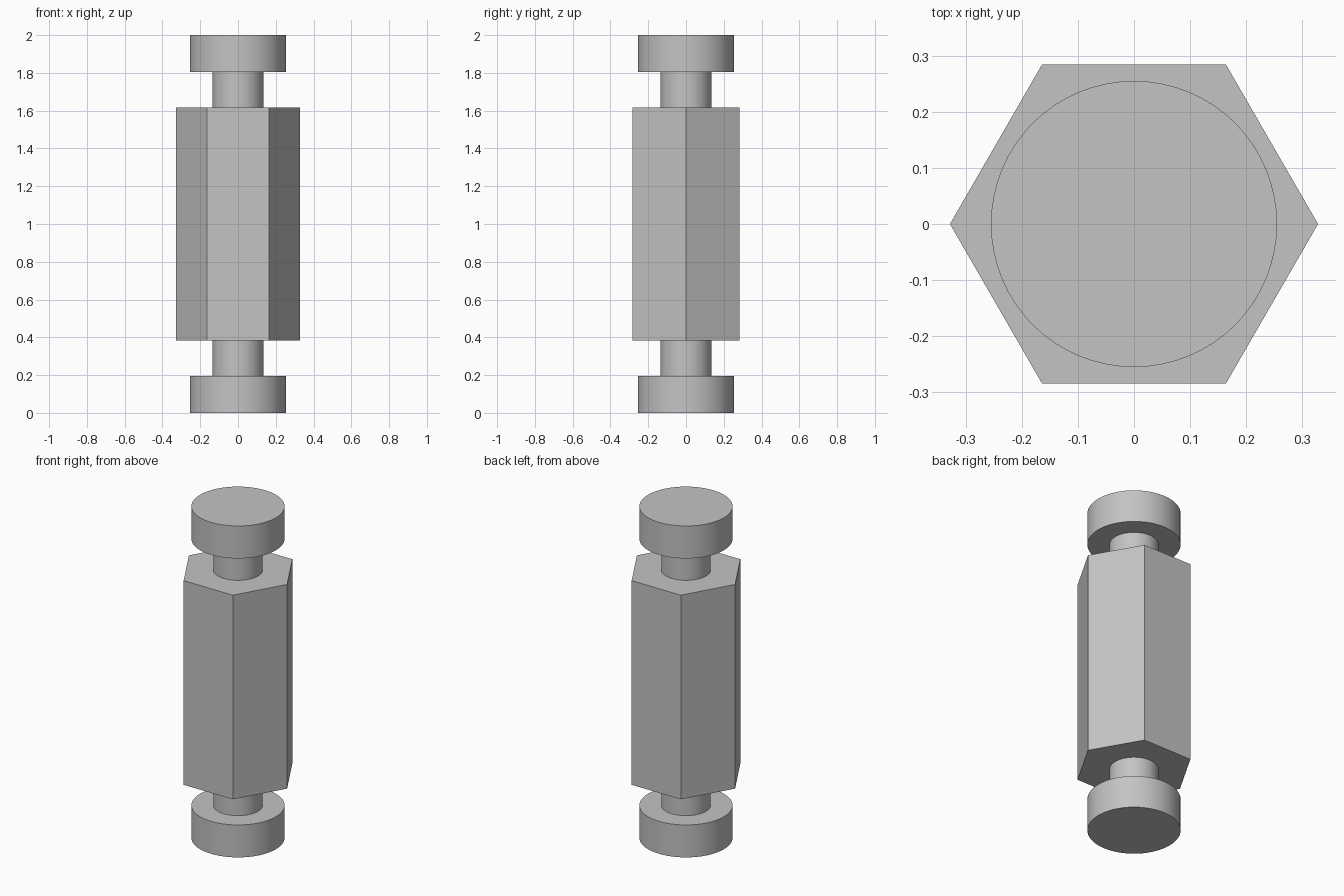
import bpy
import math

cube = bpy.data.objects.get("Cube")
if cube:
    bpy.data.objects.remove(cube, do_unlink=True)

HEIGHT = 2.0
DISC_TOP = 0.196
BODY_BOTTOM = 0.384

grey = bpy.data.materials.new("plain grey")
grey.use_nodes = True
colour = (0.55, 0.55, 0.55, 1)
grey.diffuse_color = colour
grey.node_tree.nodes["Principled BSDF"].inputs["Base Color"].default_value = colour


def prism(name, sides, radius, bottom, top, turn=0.0):
    """Upright cylinder or prism between two heights."""
    bpy.ops.mesh.primitive_cylinder_add(
        vertices=sides, radius=radius, depth=top - bottom,
        location=(0, 0, (bottom + top) / 2), rotation=(0, 0, turn))
    part = bpy.context.object
    part.name = name
    part.data.materials.append(grey)
    bpy.ops.object.transform_apply(location=False, rotation=True, scale=False)
    bpy.ops.object.shade_smooth_by_angle(angle=math.radians(30))
    return part


# Hexagonal body with corners on the x axis
prism("hex_body", 6, 0.328, BODY_BOTTOM, HEIGHT - BODY_BOTTOM, math.radians(30))

# Matching neck and end disc at each end
for end, flip in (("lower", False), ("upper", True)):
    for part, radius, low, high in (("disc", 0.255, 0, DISC_TOP),
                                    ("neck", 0.135, DISC_TOP, BODY_BOTTOM)):
        if flip:
            low, high = HEIGHT - high, HEIGHT - low
        prism(f"{end}_{part}", 64, radius, low, high)
